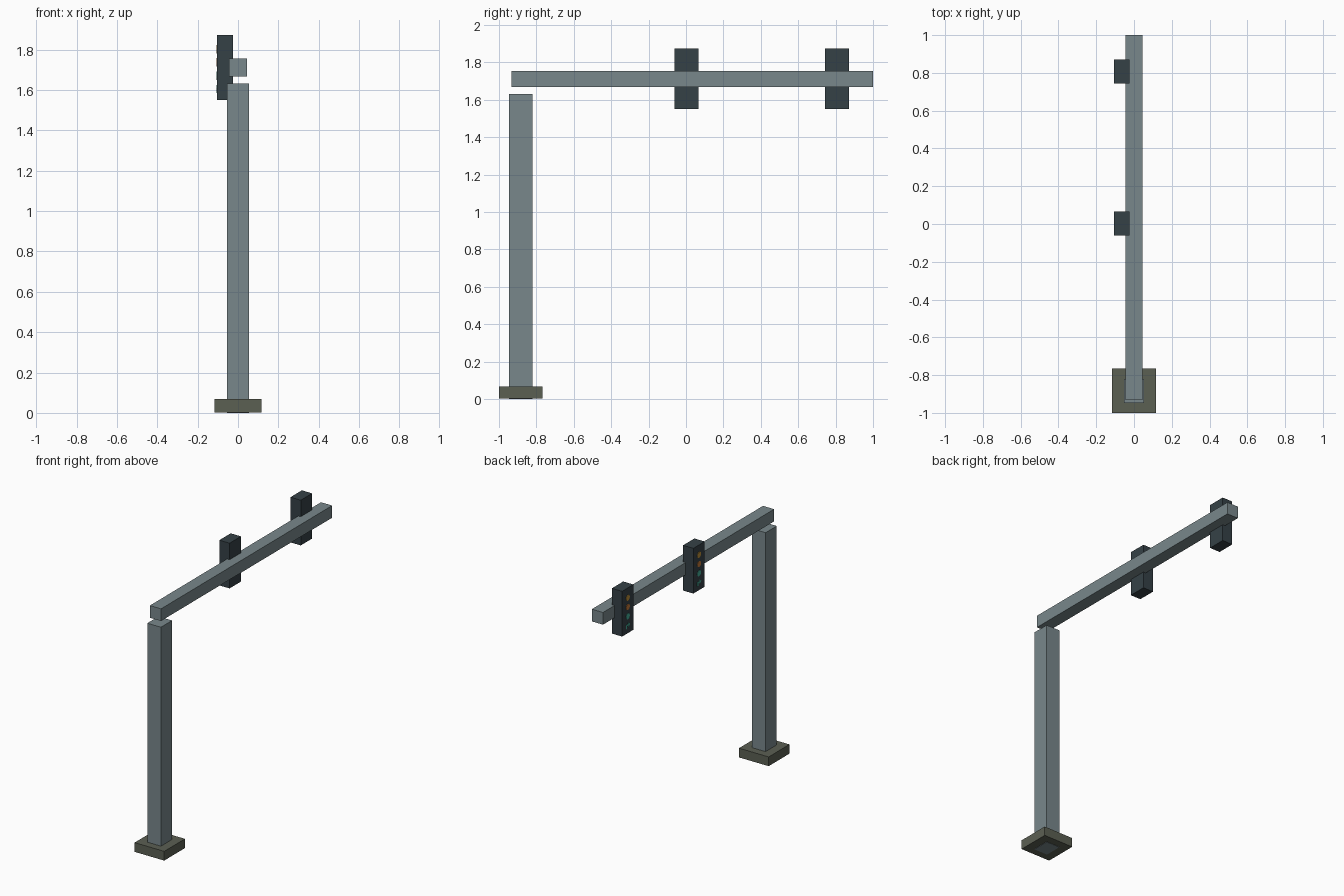
import bpy
import bmesh
from math import cos, sin, tau

cube = bpy.data.objects.get("Cube")
if cube:
    bpy.data.objects.remove(cube)


def material(name, rgb):
    mat = bpy.data.materials.new(name)
    mat.use_nodes = True
    color = (*rgb, 1)
    mat.diffuse_color = color
    mat.node_tree.nodes["Principled BSDF"].inputs["Base Color"].default_value = color
    return mat


steel = material("blue grey steel", (0.19, 0.245, 0.26))
concrete = material("olive concrete", (0.105, 0.115, 0.086))
housing = material("dark slate", (0.036, 0.053, 0.062))
amber = material("amber", (0.50, 0.27, 0.04))
orange = material("orange", (0.55, 0.19, 0.04))
teal = material("teal green", (0.06, 0.42, 0.32))


def finish(name, bm, mat):
    bmesh.ops.recalc_face_normals(bm, faces=bm.faces)
    mesh = bpy.data.meshes.new(name)
    bm.to_mesh(mesh)
    bm.free()
    mesh.materials.append(mat)
    obj = bpy.data.objects.new(name, mesh)
    bpy.context.collection.objects.link(obj)
    return obj


def box(name, low, high, mat):
    bm = bmesh.new()
    bmesh.ops.create_cube(bm, size=1)
    for v in bm.verts:
        v.co = [a + (b - a) * (c + 0.5) for a, b, c in zip(low, high, v.co)]
    return finish(name, bm, mat)


def plate(name, outline, y, z, mat):
    """Thin plate on the lit side of a signal; outline is (right, up)."""
    bm = bmesh.new()
    face = bm.faces.new([bm.verts.new((FACE_X, y - r, z + u)) for r, u in outline])
    out = bmesh.ops.extrude_face_region(bm, geom=[face])["geom"]
    for v in out:
        if isinstance(v, bmesh.types.BMVert):
            v.co.x -= 0.002
    return finish(name, bm, mat)


# Post, footing and overhead arm
box("footing", (-0.117, -1, 0.002), (0.117, -0.766, 0.068), concrete)
box("post", (-0.054, -0.947, 0), (0.054, -0.821, 1.632), steel)
box("arm", (-0.044, -0.932, 1.668), (0.044, 1, 1.755), steel)

# Signal heads, each with three lamps and a turn arrow
FACE_X = -0.105
disc = [(0.021 * cos(tau * i / 12), 0.021 * sin(tau * i / 12)) for i in range(12)]
arrow = [(-0.021, -0.020), (-0.011, -0.020), (-0.011, -0.001), (0.004, -0.001),
         (0.004, -0.012), (0.023, 0.004), (0.004, 0.020), (0.004, 0.009),
         (-0.021, 0.009)]
for side, y in (("inner", 0.003), ("outer", 0.807)):
    box(side + "_signal_housing", (FACE_X, y - 0.064, 1.55),
        (-0.024, y + 0.064, 1.873), housing)
    lamps = [("top_lamp", disc, amber), ("middle_lamp", disc, orange),
             ("lower_lamp", disc, teal), ("turn_arrow", arrow, teal)]
    for i, (name, outline, mat) in enumerate(lamps):
        plate(f"{side}_{name}", outline, y, 1.803 - 0.066 * i, mat)
